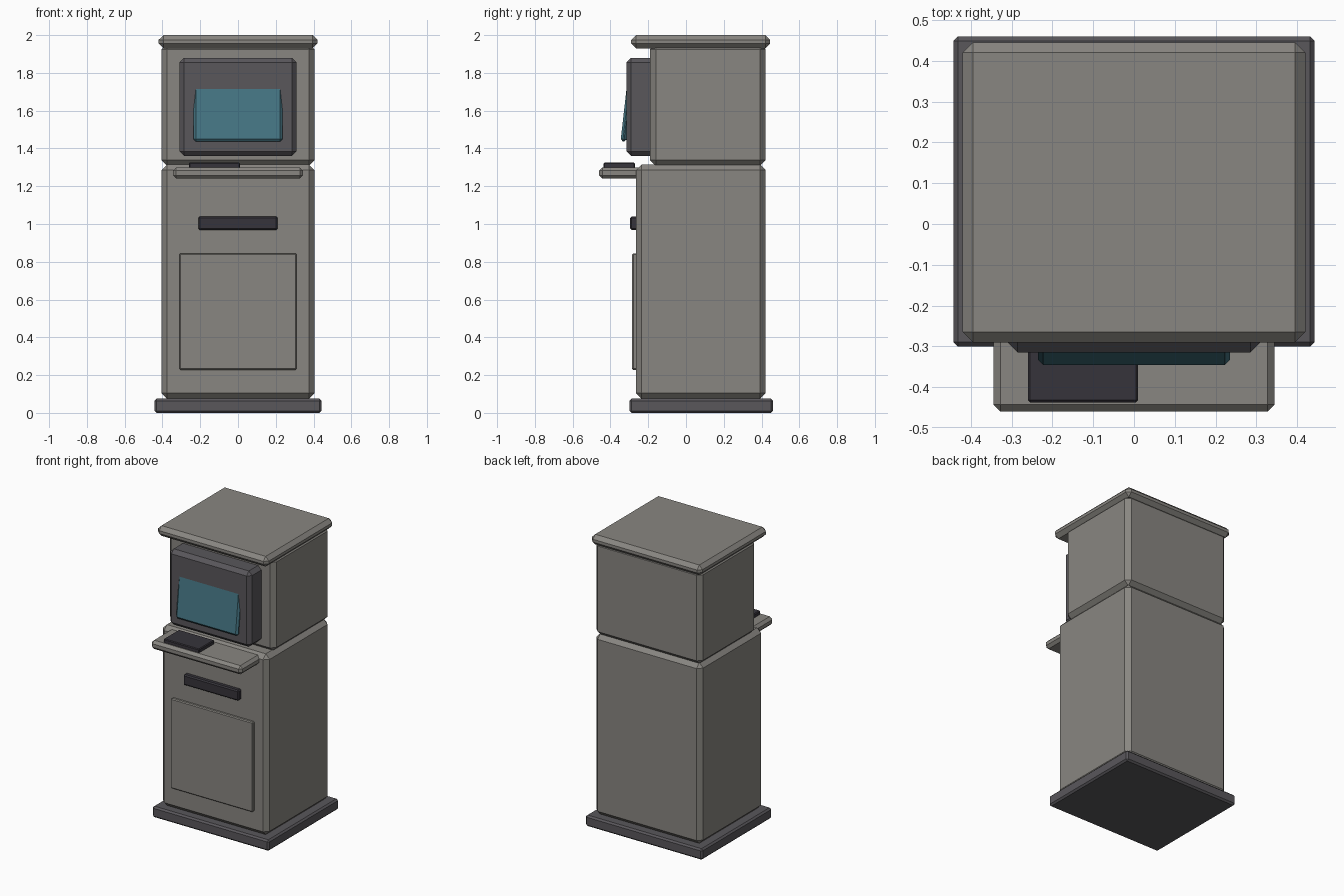
import bpy, math
from mathutils import Matrix, Vector

cube = bpy.data.objects.get("Cube")
if cube:
    bpy.data.objects.remove(cube, do_unlink=True)


def material(name, rgb):
    m = bpy.data.materials.new(name)
    m.use_nodes = True
    m.diffuse_color = (*rgb, 1)
    m.node_tree.nodes["Principled BSDF"].inputs["Base Color"].default_value = (*rgb, 1)
    return m


grey = material("warm_grey", (0.25, 0.24, 0.22))
charcoal = material("charcoal", (0.1, 0.095, 0.105))
black = material("soft_black", (0.037, 0.034, 0.043))
teal = material("screen_teal", (0.06, 0.18, 0.23))


def box(name, mat, x, y, z, bevel, tilt=0):
    """Chamfered box from (min, max) ranges, optionally tilted about x."""
    import bmesh
    bm = bmesh.new()
    bmesh.ops.create_cube(bm, size=1)
    size = Vector([r[1] - r[0] for r in (x, y, z)])
    bmesh.ops.scale(bm, vec=size, verts=bm.verts)
    bmesh.ops.bevel(bm, geom=bm.edges[:], offset=bevel, segments=1, affect='EDGES')
    mesh = bpy.data.meshes.new(name)
    bm.to_mesh(mesh)
    bm.free()
    mesh.materials.append(mat)
    ob = bpy.data.objects.new(name, mesh)
    ob.location = [sum(r) / 2 for r in (x, y, z)]
    ob.rotation_euler.x = tilt
    bpy.context.collection.objects.link(ob)
    return ob


def sym(w):
    return (-w, w)


# Cabinet
box("base_plinth", charcoal, sym(0.443), (-0.30, 0.46), (0, 0.075), 0.011)
box("lower_cabinet", grey, sym(0.405), (-0.265, 0.422), (0.075, 1.315), 0.03)
box("upper_cabinet", grey, sym(0.405), (-0.19, 0.422), (1.308, 1.955), 0.03)
box("roof_cap", grey, sym(0.42), (-0.29, 0.445), (1.93, 2.0), 0.025)

# Display
box("screen_housing", charcoal, sym(0.31), (-0.315, -0.15), (1.36, 1.88), 0.025)
box("screen", teal, sym(0.235), (-0.326, -0.296), (1.435, 1.80), 0.012, -math.radians(6.5))

# Shelf with card reader
box("shelf", grey, sym(0.345), (-0.46, -0.2), (1.24, 1.30), 0.018)
box("card_reader", black, (-0.26, 0.01), (-0.437, -0.27), (1.295, 1.325), 0.005)

# Front details
box("dispenser_slot", black, sym(0.21), (-0.296, -0.25), (0.968, 1.04), 0.008)
box("door_panel", grey, sym(0.31), (-0.285, -0.25), (0.228, 0.845), 0.006)
